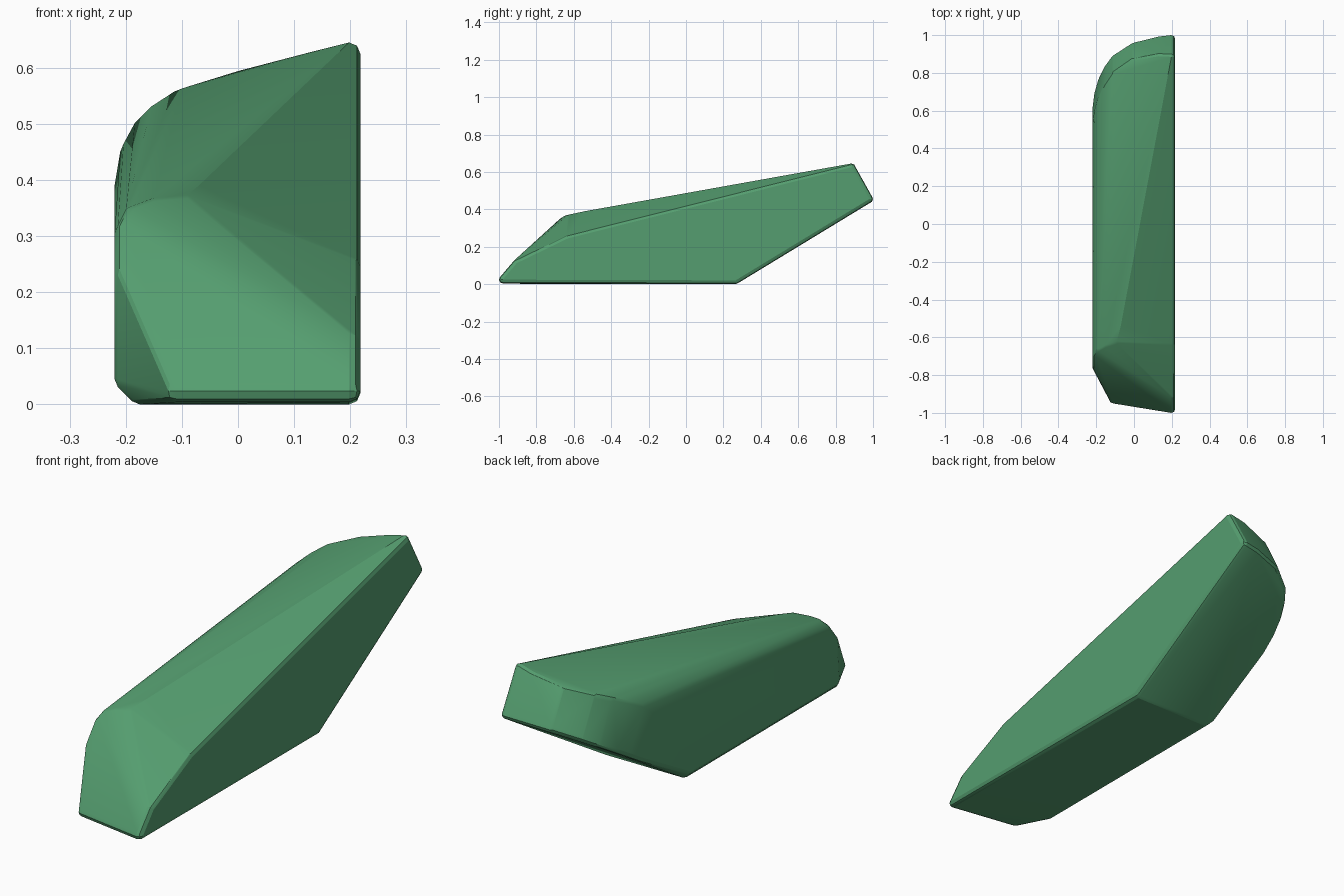
import bpy, bmesh
from itertools import product
from mathutils import Vector

if "Cube" in bpy.data.objects:
    bpy.data.objects.remove(bpy.data.objects["Cube"])

R = 0.02  # edge rounding radius

# Flat right-hand side profile (y, z), inset by R
right_profile = [(-0.98, 0.024), (0.265, 0.02), (0.98, 0.455),
                 (0.885, 0.625), (-0.63, 0.245), (-0.905, 0.112)]
core = [(0.198, y, z) for y, z in right_profile]

# Rounded rear-left corner: x, lower rear edge y, upper edge z
for x, y, zt in [(0.13, 0.972, 0.608), (0.0, 0.94, 0.574), (-0.10, 0.875, 0.543),
                 (-0.14, 0.82, 0.517), (-0.17, 0.76, 0.487),
                 (-0.19, 0.69, 0.45), (-0.2, 0.61, 0.39)]:
    zb = 0.02 + (y - 0.265) * 0.608
    core += [(x, y, zb), (x, y - (zt - zb) * 0.53, zt)]

# Front ridge and the rounded front-left nose
core += [(-0.07, -0.54, 0.37), (-0.09, -0.62, 0.353), (-0.15, -0.64, 0.348),
         (-0.185, -0.66, 0.335), (-0.2, -0.69, 0.305), (-0.2, -0.75, 0.23),
         (-0.2, -0.76, 0.045), (-0.11, -0.93, 0.024)]

# Underside left edge
core += [(-0.2, 0.28, 0.045), (-0.175, -0.79, 0.02), (-0.175, 0.265, 0.02)]

# Round every corner, then wrap it all in one convex skin
dirs = [Vector(d).normalized() * R for d in product((-1, 0, 1), repeat=3) if any(d)]
bm = bmesh.new()
for c in core:
    for d in dirs:
        bm.verts.new(Vector(c) + d)
bmesh.ops.convex_hull(bm, input=bm.verts[:])
bmesh.ops.delete(bm, geom=[v for v in bm.verts if not v.link_faces], context='VERTS')
bmesh.ops.remove_doubles(bm, verts=bm.verts[:], dist=0.002)
bmesh.ops.recalc_face_normals(bm, faces=bm.faces[:])
mesh = bpy.data.meshes.new("wedge_shell")
bm.to_mesh(mesh)
bm.free()

shell = bpy.data.objects.new("wedge_shell", mesh)
bpy.context.collection.objects.link(shell)
mat = bpy.data.materials.new("green")
mat.diffuse_color = (0.09, 0.34, 0.16, 1)
mat.use_nodes = True
mat.node_tree.nodes["Principled BSDF"].inputs["Base Color"].default_value = mat.diffuse_color
mesh.materials.append(mat)

bpy.context.view_layer.objects.active = shell
shell.select_set(True)
bpy.ops.object.shade_smooth_by_angle(angle=0.35)
